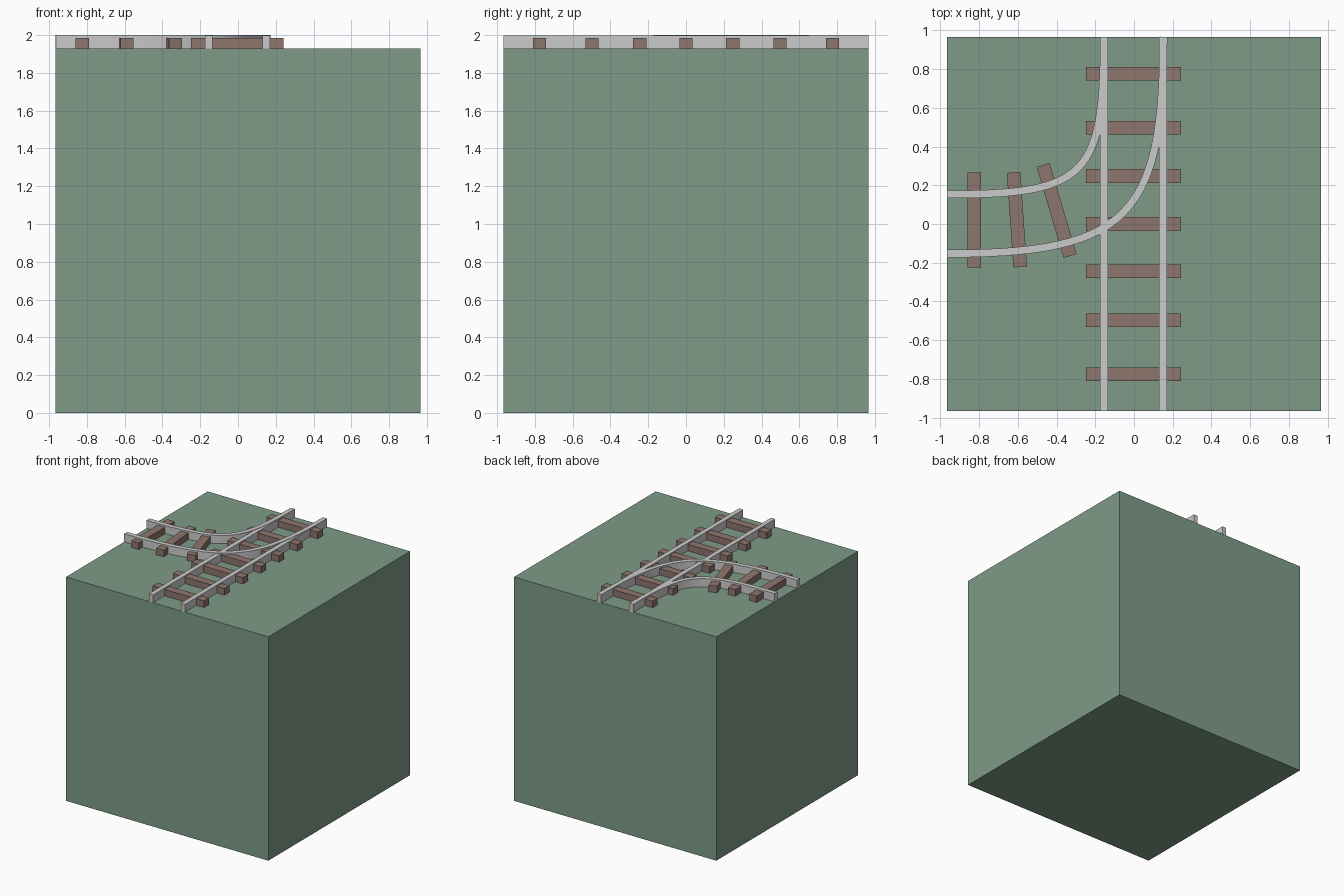
import bpy, bmesh
from math import radians
from mathutils import Vector, Matrix
from mathutils.geometry import interpolate_bezier

if "Cube" in bpy.data.objects:
    bpy.data.objects.remove(bpy.data.objects["Cube"])


def material(name, rgb):
    m = bpy.data.materials.new(name)
    m.diffuse_color = (*rgb, 1)
    m.use_nodes = True
    m.node_tree.nodes["Principled BSDF"].inputs["Base Color"].default_value = m.diffuse_color
    return m


GRASS = material("grass_green", (0.21, 0.33, 0.25))
WOOD = material("sleeper_brown", (0.27, 0.18, 0.155))


def finish(bm, name, mat=None):
    bmesh.ops.recalc_face_normals(bm, faces=bm.faces[:])
    me = bpy.data.meshes.new(name)
    bm.to_mesh(me)
    bm.free()
    ob = bpy.data.objects.new(name, me)
    bpy.context.collection.objects.link(ob)
    if mat:
        me.materials.append(mat)
    return ob


def box(name, centre, size, mat=None, angle=0):
    bm = bmesh.new()
    bmesh.ops.create_cube(bm, size=1, matrix=Matrix.Translation(centre)
                          @ Matrix.Rotation(radians(angle), 4, 'Z')
                          @ Matrix.Diagonal((*size, 1)))
    return finish(bm, name, mat)


def curved_rail(name, p0, h0, h1, p1, width=0.04, z0=1.927, z1=2.0):
    """Sweep a rectangular section along a flat Bezier path."""
    pts = interpolate_bezier(*[Vector((*p, 0)) for p in (p0, h0, h1, p1)], 29)
    bm = bmesh.new()
    rings = []
    for i, p in enumerate(pts):
        t = (pts[min(i + 1, len(pts) - 1)] - pts[max(i - 1, 0)]).normalized()
        n = Vector((-t.y, t.x, 0)) * width / 2
        rings.append([bm.verts.new((q.x, q.y, z)) for q, z in
                      ((p - n, z0), (p + n, z0), (p + n, z1), (p - n, z1))])
    for a, b in zip(rings, rings[1:]):
        for k in range(4):
            j = (k + 1) % 4
            bm.faces.new((a[k], a[j], b[j], b[k]))
    bm.faces.new(rings[0])
    bm.faces.new(rings[-1][::-1])
    ob = finish(bm, name)
    for f in ob.data.polygons:
        f.use_smooth = True
    bpy.context.view_layer.objects.active = ob
    ob.select_set(True)
    bpy.ops.object.shade_smooth_by_angle(angle=radians(30))
    ob.select_set(False)
    return ob


# Ground block
box("ground_block", (0, 0, 0.965), (1.93, 1.93, 1.93), GRASS)

# Main line: two straight rails and seven sleepers
for side, x in (("left", -0.155), ("right", 0.15)):
    box(f"straight_rail_{side}", (x, 0, 1.962), (0.04, 1.93, 0.07))
for i, y in enumerate((-0.775, -0.497, -0.245, 0, 0.248, 0.497, 0.775)):
    box(f"main_sleeper_{i + 1}", (-0.003, y, 1.958), (0.49, 0.07, 0.056), WOOD)

# Branch line: two curved rails and three fanned sleepers
curved_rail("branch_rail_inner", (-0.965, 0.153), (-0.245, 0.153),
            (-0.155, 0.245), (-0.155, 0.967))
curved_rail("branch_rail_outer", (-0.965, -0.153), (-0.03, -0.153),
            (0.152, 0.04), (0.152, 0.967))
for i, (x, y, a) in enumerate(((-0.825, 0.02, 0), (-0.605, 0.022, 4),
                               (-0.4, 0.07, 16.5))):
    box(f"branch_sleeper_{i + 1}", (x, y, 1.958), (0.07, 0.49, 0.056), WOOD, a)
